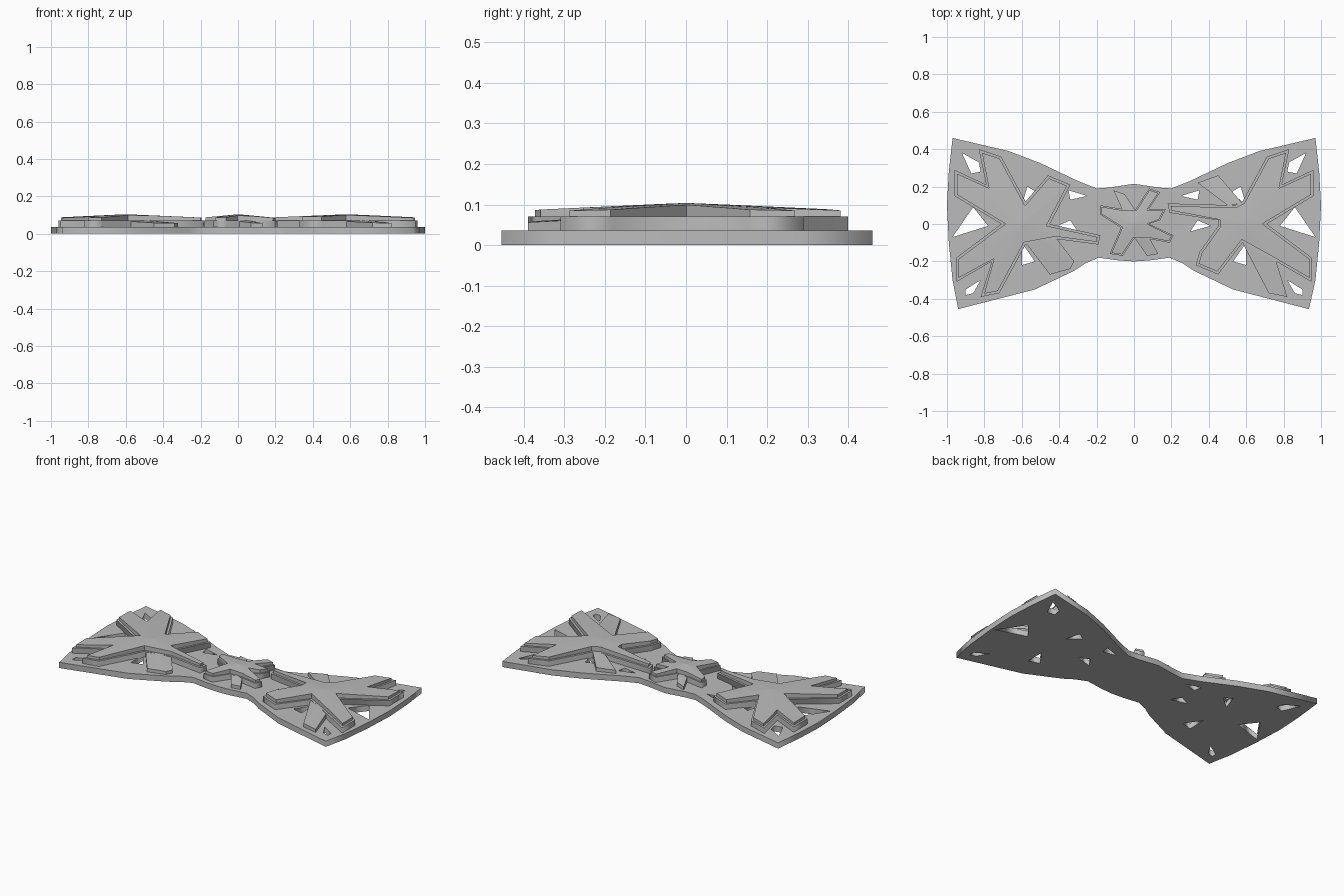
import bpy
import bmesh
from mathutils import Vector

default_cube = bpy.data.objects.get("Cube")
if default_cube:
    bpy.data.objects.remove(default_cube, do_unlink=True)

BASE_TOP, TIER_TOP = 0.036, 0.07

grey = bpy.data.materials.new("plain_grey")
grey.use_nodes = True
colour = (0.5, 0.5, 0.5, 1)
grey.diffuse_color = colour
for node in grey.node_tree.nodes:
    if node.type == "BSDF_PRINCIPLED":
        node.inputs["Base Color"].default_value = colour


def scaled(points):
    """Turn hundredths into units, wound counter-clockwise."""
    pts = [Vector((x, y)) / 100 for x, y in points]
    area = sum(a.cross(b) for a, b in zip(pts, pts[1:] + pts[:1]))
    return pts if area > 0 else pts[::-1]


def mirrored(points):
    return [(-x, y) for x, y in points]


def inset(pts, amount):
    """Move every edge of an outline inwards by the same amount."""
    result = []
    for i, p in enumerate(pts):
        before = (p - pts[i - 1]).normalized()
        after = (pts[(i + 1) % len(pts)] - p).normalized()
        n1 = Vector((-before.y, before.x))
        n2 = Vector((-after.y, after.x))
        mitre = (n1 + n2) / max(1 + n1.dot(n2), 0.5)
        result.append(p + mitre * amount)
    return result


def add_object(name, mesh):
    mesh.materials.clear()
    mesh.materials.append(grey)
    obj = bpy.data.objects.new(name, mesh)
    bpy.context.collection.objects.link(obj)
    return obj


def plate(name, outlines, bottom, top):
    """Flat slab from an outline, with any further outlines as holes."""
    curve = bpy.data.curves.new(name + "_profile", "CURVE")
    curve.dimensions = "2D"
    curve.fill_mode = "BOTH"
    curve.extrude = (top - bottom) / 2
    for outline in outlines:
        spline = curve.splines.new("POLY")
        spline.points.add(len(outline) - 1)
        spline.use_cyclic_u = True
        for point, p in zip(spline.points, outline):
            point.co = (p.x, p.y, 0, 1)
    helper = bpy.data.objects.new(name + "_profile", curve)
    bpy.context.collection.objects.link(helper)
    graph = bpy.context.evaluated_depsgraph_get()
    mesh = bpy.data.meshes.new_from_object(helper.evaluated_get(graph))
    bpy.data.objects.remove(helper, do_unlink=True)
    bpy.data.curves.remove(curve)
    for v in mesh.vertices:
        v.co.z += (top + bottom) / 2
    add_object(name, mesh)


def sloped(name, pts, centre, bottom, peak, drop):
    """Solid whose top falls away from the centre point to the tips."""
    bm = bmesh.new()
    reach = max((p - centre).length for p in pts)
    low = [bm.verts.new((p.x, p.y, bottom)) for p in pts]
    high = [bm.verts.new((p.x, p.y, peak - drop * (p - centre).length / reach))
            for p in pts]
    hub = bm.verts.new((centre.x, centre.y, peak))
    count = len(pts)
    for i in range(count):
        j = (i + 1) % count
        bm.faces.new((low[i], low[j], high[j], high[i]))
        bm.faces.new((high[i], high[j], hub))
    bm.faces.new(low[::-1])
    mesh = bpy.data.meshes.new(name)
    bm.to_mesh(mesh)
    bm.free()
    add_object(name, mesh)


def slab_arm(name, points):
    """Short low arm: starts at the hub and thins towards its tip."""
    pts = scaled(points)
    hub = (Vector(points[0]) + Vector(points[-1])) / 200
    sloped(name, pts, hub, BASE_TOP - 0.005, TIER_TOP + 0.002, 0.016)


def star(name, points, centre, rim):
    pts = scaled(points)
    plate(name + "_lower_tier", [pts], BASE_TOP - 0.005, TIER_TOP)
    sloped(name + "_upper_tier", inset(pts, rim), Vector(centre) / 100,
           TIER_TOP - 0.003, 0.104, 0.019)


# Bow-shaped base with cut-out windows
half_outline = [(0, 21.5), (-13, 19.5), (-20, 19), (-30, 23), (-50, 32.5),
                (-67, 39), (-97, 46), (-99, 28), (-100, 10), (-99, -10),
                (-97, -30), (-94, -45.5), (-53, -35), (-32, -25), (-26, -21),
                (-19, -18), (-8, -19.5), (0, -20)]
right_half = [(x * (0.995 if y < -40 else 1), y)
              for x, y in mirrored(half_outline[1:-1])]
windows = [
    [(-92, 38), (-83, 33), (-82, 28), (-87, 27)],
    [(-97, -7), (-86, 9), (-78, -1)],
    [(-90, -35), (-82, -30), (-86, -37), (-90, -38)],
    [(-57, 20), (-52, 17), (-60, 10)],
    [(-60, -10), (-53, -20), (-60, -22)],
    [(-35, 18), (-25, 15), (-34, 13)],
    [(-41, -1), (-34, 2), (-30, -4)],
]
cuts = [scaled(w) for w in windows] + [scaled(mirrored(w)) for w in windows]
plate("bow_base", [scaled(half_outline + right_half[::-1])] + cuts, 0, BASE_TOP)

# Outer arms shared by both wing stars
upper_arms = [(-58, 12), (-71, 36), (-83, 40), (-79, 21), (-96, 29), (-96, 15),
              (-71, 0), (-95, -18), (-95, -31), (-76, -20)]

# Right wing star: tall bottom arm, one low arm
star("right_wing_star",
     upper_arms + [(-82, -39), (-72, -37), (-58, -11), (-42, -8), (-19, -11),
                   (-18, -6), (-45, 0), (-34, 21), (-46, 26)],
     (-60, 0), 0.013)
slab_arm("right_wing_low_arm",
         [(-58, -10), (-45, -27), (-34, -24), (-32, -20), (-42, -7)])

# Left wing star: tall inner arms, two low arms
star("left_wing_star",
     mirrored(upper_arms) + [(58, -10), (45, -27), (33, -22), (35, -15),
                             (45, -1), (45, 2), (19, 6), (18, 11), (54, 10)],
     (58, 0), 0.013)
slab_arm("left_wing_front_low_arm", [(58, -10), (72, -37), (82, -39), (76, -20)])
slab_arm("left_wing_back_low_arm", [(58, 11), (45, 26), (34, 22), (50, 10)])

# Knot star in the middle
star("knot_star",
     [(-18, 10), (-18, 5), (-7, -2), (-13, -16), (-6, -17), (0, -8), (8, -8),
      (19, -10), (21, -6), (8, 0), (14, 2), (17, 8), (8, 8), (14, 17), (8, 19),
      (1, 8), (-6, 8)],
     (0, 0), 0.007)
slab_arm("knot_front_low_arm", [(0, -7), (7, -17), (13, -16), (8, -7)])
slab_arm("knot_back_low_arm", [(1, 7), (-5, 16), (-11, 18), (-6, 7)])
